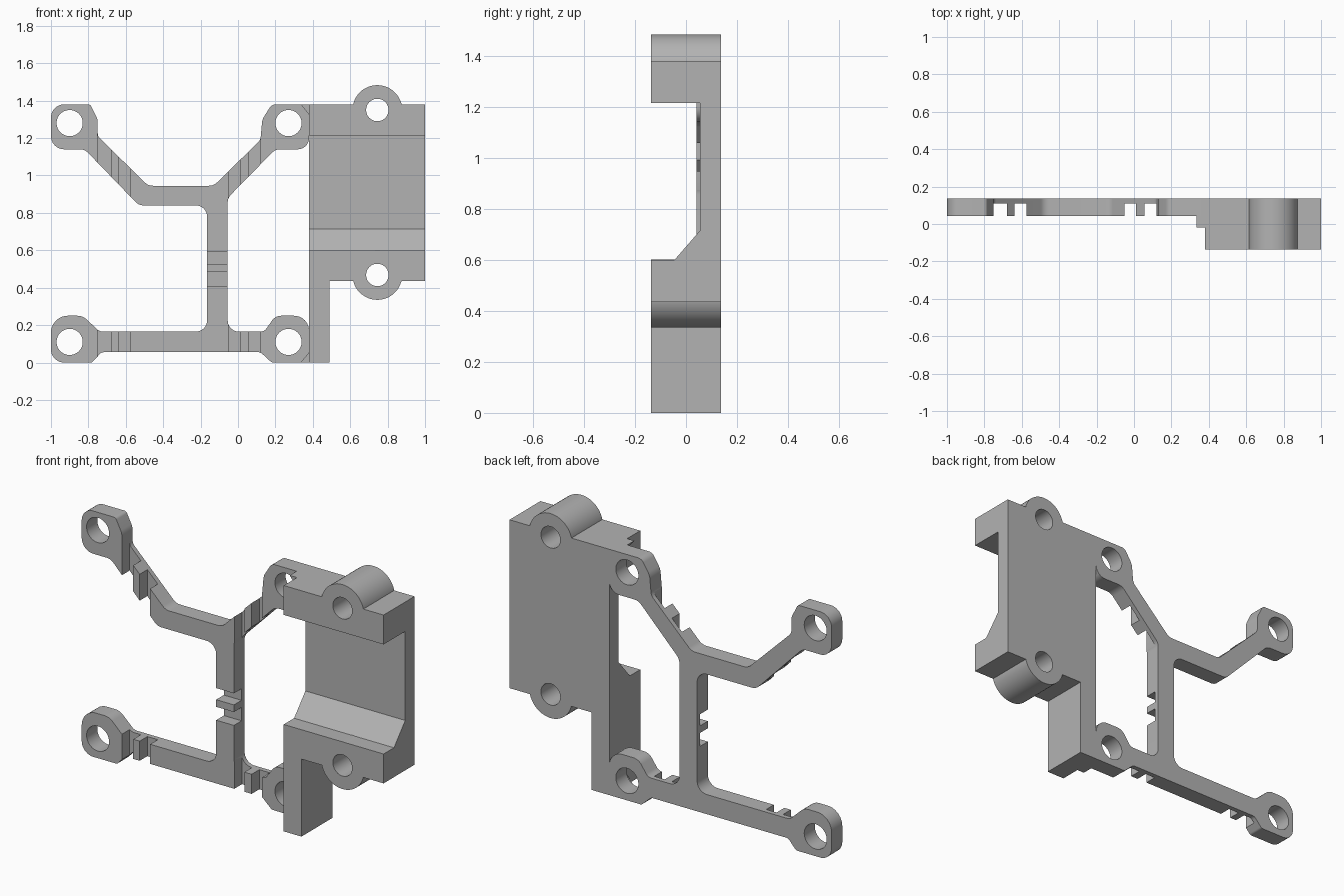
import bpy
import bmesh
import math
from mathutils import Vector

UNIT = 0.01  # all layout values are in hundredths
BACK, FRONT, ARM_FRONT = 13.7, -13.7, 4.2
SLOT_FLOOR = 11

cube = bpy.data.objects.get("Cube")
if cube:
    bpy.data.objects.remove(cube, do_unlink=True)

grey = bpy.data.materials.new("plain_grey")
grey.use_nodes = True
colour = (0.45, 0.45, 0.45, 1)
grey.diffuse_color = colour
grey.node_tree.nodes["Principled BSDF"].inputs["Base Color"].default_value = colour


def rounded(corners, steps=8):
    """Turn (x, z, radius) corners into an outline with filleted corners."""
    outline = []
    for i, (x, z, radius) in enumerate(corners):
        corner = Vector((x, z))
        before = (Vector(corners[i - 1][:2]) - corner).normalized()
        after = (Vector(corners[(i + 1) % len(corners)][:2]) - corner).normalized()
        if not radius:
            outline.append(corner)
            continue
        half = before.angle(after) / 2
        centre = corner + (before + after).normalized() * radius / math.sin(half)
        reach = radius / math.tan(half)
        start = corner + before * reach - centre
        end = corner + after * reach - centre
        for k in range(steps + 1):
            outline.append(centre + start.lerp(end, k / steps).normalized() * radius)
    return outline


def solid(name, points, offset):
    """Extrude a closed loop of 3D points by an offset."""
    bm = bmesh.new()
    face = bm.faces.new([bm.verts.new(Vector(p) * UNIT) for p in points])
    extruded = bmesh.ops.extrude_face_region(bm, geom=[face])["geom"]
    moved = [g for g in extruded if isinstance(g, bmesh.types.BMVert)]
    bmesh.ops.translate(bm, verts=moved, vec=Vector(offset) * UNIT)
    bmesh.ops.recalc_face_normals(bm, faces=bm.faces)
    mesh = bpy.data.meshes.new(name)
    bm.to_mesh(mesh)
    bm.free()
    mesh.materials.append(grey)
    obj = bpy.data.objects.new(name, mesh)
    bpy.context.collection.objects.link(obj)
    return obj


def plate(name, outline, front, back):
    """Extrude an x-z outline from front to back."""
    return solid(name, [(x, front, z) for x, z in outline], (0, back - front, 0))


def box(name, x0, x1, z0, z1, front, back):
    return plate(name, [(x0, z0), (x1, z0), (x1, z1), (x0, z1)], front, back)


def cylinder(name, x, z, radius, front, back, sides=48):
    turns = [math.tau * k / sides for k in range(sides)]
    ring = [(x + radius * math.cos(a), z + radius * math.sin(a)) for a in turns]
    return plate(name, ring, front, back)


def combine(target, tool, operation):
    """Apply a boolean and discard the tool."""
    mod = target.modifiers.new("combine", "BOOLEAN")
    mod.object, mod.operation, mod.solver = tool, operation, "EXACT"
    bpy.context.view_layer.objects.active = target
    bpy.ops.object.modifier_apply(modifier=mod.name)
    bpy.data.objects.remove(tool, do_unlink=True)


def drill(target, x, z, radius):
    combine(target, cylinder("drill", x, z, radius, -20, 20), "DIFFERENCE")


# Skeleton frame: four pads joined by arms and a central post
frame_corners = [
    # upper left pad and arm, upper right arm and pad
    (-100, 138, 7), (-79, 138, 2), (-75, 130, 8), (-75, 121, 4),
    (-48, 94.5, 6), (-13, 94.5, 6), (12, 119, 5), (13, 130, 8),
    (18, 138, 4), (38, 138, 0), (38, 114, 6), (20, 114, 6),
    # post, lower right pad
    (-5.5, 88, 6), (-5.5, 16.5, 6), (14, 16.5, 4), (20, 25, 6),
    (38, 25, 8), (38, 0, 0), (18, 0, 2), (12, 5.5, 3),
    # lower left pad and back up to the start
    (-73, 5.5, 3), (-78, 0, 2), (-100, 0, 7), (-100, 25, 9),
    (-83, 25, 7), (-74, 16.5, 5), (-16.5, 16.5, 6), (-16.5, 84, 6),
    (-53, 84, 6), (-82, 114, 6), (-100, 114, 7),
]
frame = plate("skeleton_frame", rounded(frame_corners), ARM_FRONT, BACK)

for x in (-90, 27):
    for z in (11, 128):
        drill(frame, x, z, 7)

# Paired strap slots across the arms and the post
for left, right in ((-75, -68), (-64, -57.5), (-5.2, 1), (5.5, 12)):
    for low, high in ((-2, 23), (86, 125)):
        slot = box("slot", left, right, low, high, -20, SLOT_FLOOR)
        combine(frame, slot, "DIFFERENCE")
for low, high in ((41, 48.5), (52.5, 59)):
    slot = box("slot", -20, 0, low, high, -20, SLOT_FLOOR)
    combine(frame, slot, "DIFFERENCE")

# Thick block with a recessed front and sloped lower lip
profile = [
    (FRONT, 43.5), (BACK, 43.5), (BACK, 138), (FRONT, 138),
    (FRONT, 121.5), (5.5, 121.5), (5.5, 71.5), (-4.5, 60), (FRONT, 60),
]
block = solid("mounting_block", [(38, y, z) for y, z in profile], (62, 0, 0))

# Leg under the block
combine(block, box("leg", 38, 49, 0, 50, FRONT, BACK), "UNION")

# Screw bosses on the upper and lower edges
for z in (135, 46.8):
    combine(block, cylinder("boss", 74.5, z, 13.3, FRONT, BACK), "UNION")
for z in (135, 46.8):
    drill(block, 74.5, z, 6)

# Small corner gussets beside the right pads
for name, edge, inner in (("upper", 138, 132.5), ("lower", 0, 5.5)):
    corner = [(33.5, edge), (38, edge), (38, inner)]
    plate(name + "_corner_gusset", corner, -2, ARM_FRONT)

# Smooth the round walls and keep the edges crisp
for obj in bpy.context.scene.objects:
    if obj.type == "MESH":
        bpy.ops.object.select_all(action="DESELECT")
        obj.select_set(True)
        bpy.context.view_layer.objects.active = obj
        bpy.ops.object.shade_smooth_by_angle(angle=math.radians(30))
